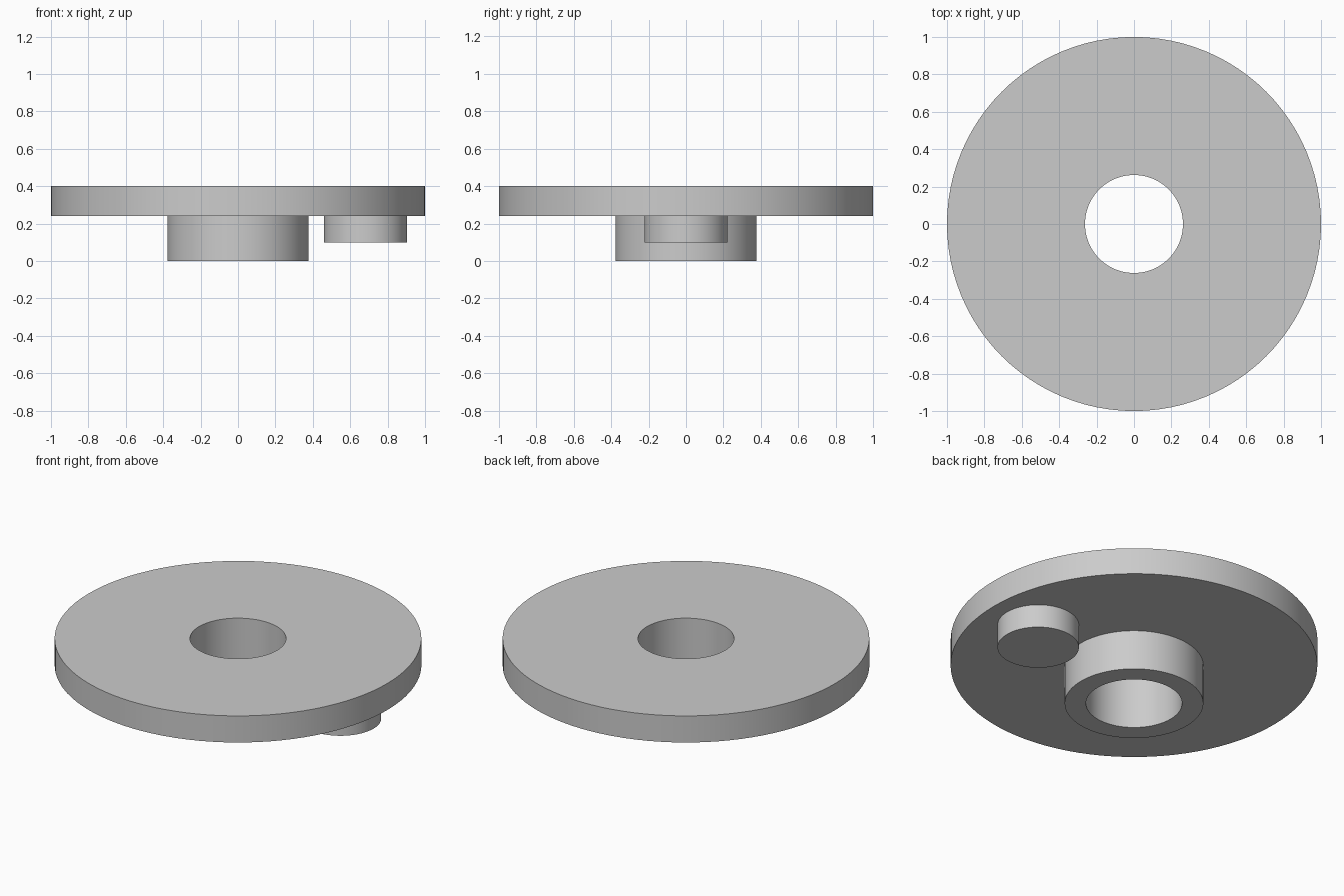
import bpy
import bmesh
from math import cos, sin, tau, radians

if "Cube" in bpy.data.objects:
    bpy.data.objects.remove(bpy.data.objects["Cube"], do_unlink=True)

SEGMENTS = 96

grey = bpy.data.materials.new("plain grey")
grey.use_nodes = True
colour = (0.6, 0.6, 0.6, 1)
grey.diffuse_color = colour
grey.node_tree.nodes["Principled BSDF"].inputs["Base Color"].default_value = colour


def lathe(name, profile, closed, x=0):
    """Spin a (radius, height) profile about z; open profiles get flat caps."""
    bm = bmesh.new()
    rings = [[bm.verts.new((r * cos(tau * i / SEGMENTS), r * sin(tau * i / SEGMENTS), z))
              for i in range(SEGMENTS)] for r, z in profile]
    pairs = list(zip(rings, rings[1:]))
    if closed:
        pairs.append((rings[-1], rings[0]))
    else:
        bm.faces.new(rings[0])
        bm.faces.new(rings[-1])
    for a, b in pairs:
        for i in range(SEGMENTS):
            j = (i + 1) % SEGMENTS
            bm.faces.new((a[i], a[j], b[j], b[i]))
    bmesh.ops.recalc_face_normals(bm, faces=bm.faces)
    mesh = bpy.data.meshes.new(name)
    bm.to_mesh(mesh)
    bm.free()
    mesh.materials.append(grey)
    obj = bpy.data.objects.new(name, mesh)
    obj.location.x = x
    bpy.context.collection.objects.link(obj)
    bpy.ops.object.select_all(action="DESELECT")
    obj.select_set(True)
    bpy.context.view_layer.objects.active = obj
    bpy.ops.object.shade_smooth_by_angle(angle=radians(30))
    return obj


# Round plate with a hollow hub below it
hole, hub, rim = 0.262, 0.378, 1.0
bottom, underside, top = 0, 0.24, 0.4
lathe("disc_with_hub", [(hole, bottom), (hub, bottom), (hub, underside),
                        (rim, underside), (rim, top), (hole, top)], closed=True)

# Off-centre crank pin under the plate
lathe("crank_pin", [(0.222, 0.1), (0.222, underside)], closed=False, x=0.682)
